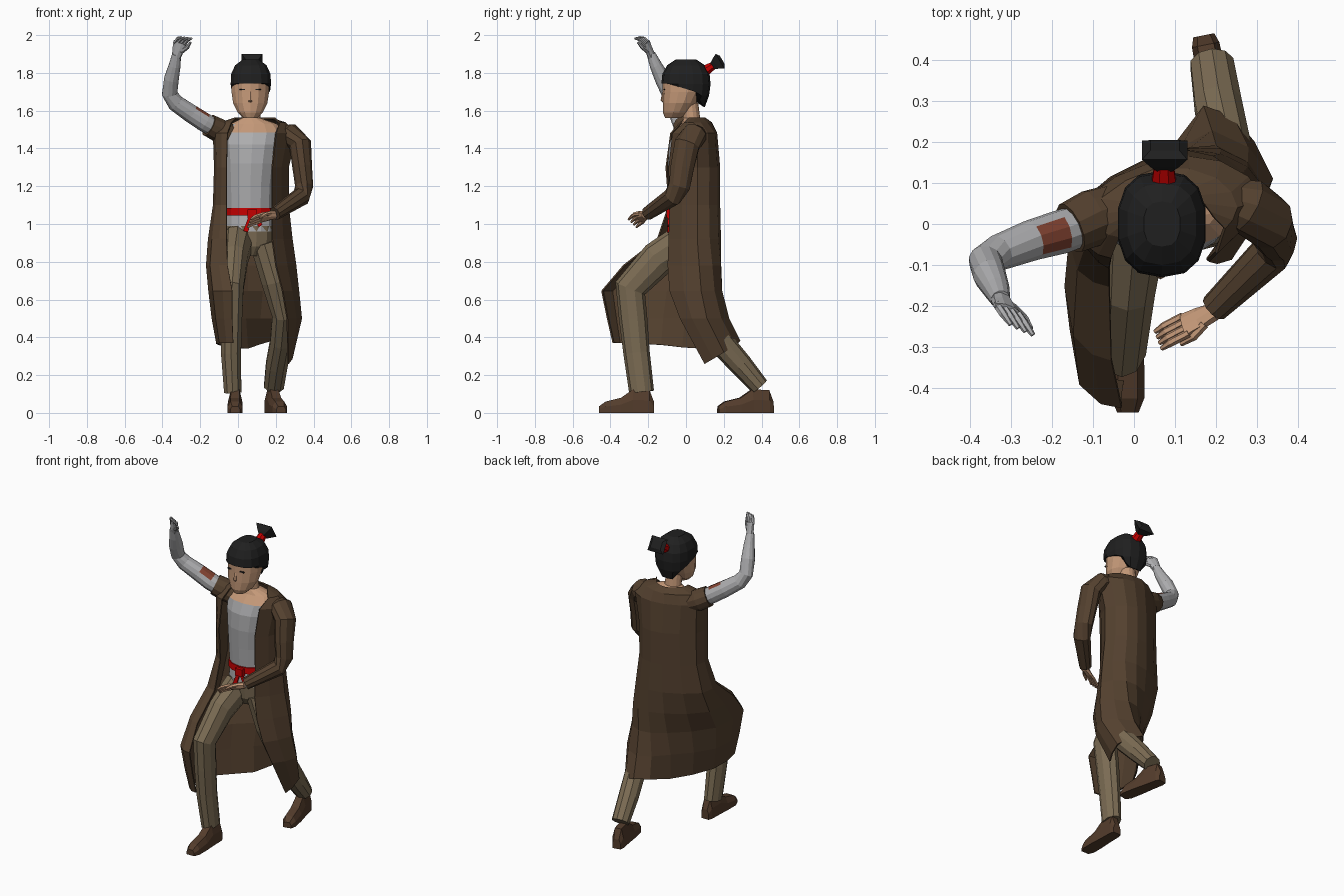
import bpy, bmesh, math
from mathutils import Vector as V


def material(name, rgb):
    m = bpy.data.materials.new(name)
    m.diffuse_color = (*rgb, 1)
    return m


COAT = material("coat_brown", (0.088, 0.052, 0.028))
PANTS = material("trouser_khaki", (0.200, 0.150, 0.088))
GREY = material("light_grey", (0.42, 0.42, 0.43))
SKIN = material("skin", (0.56, 0.32, 0.19))
HAIR = material("hair_black", (0.014, 0.014, 0.014))
RED = material("sash_red", (0.55, 0.0, 0.0))
SHOE = material("shoe_brown", (0.088, 0.046, 0.025))
PATCH = material("rust_patch", (0.22, 0.055, 0.03))


def loft(name, rings, mats, closed=True, rule=None):
    """Skin a list of point rings; rule(face) picks the material slot."""
    bm = bmesh.new()
    rows = [[bm.verts.new(p) for p in r] for r in rings]
    n = len(rows[0])
    for a, b in zip(rows, rows[1:]):
        for i in range(n if closed else n - 1):
            j = (i + 1) % n
            bm.faces.new((a[i], a[j], b[j], b[i]))
    if closed:
        bm.faces.new(rows[0][::-1])
        bm.faces.new(rows[-1])
    bmesh.ops.remove_doubles(bm, verts=bm.verts, dist=0.0005)
    bmesh.ops.recalc_face_normals(bm, faces=bm.faces)
    bm.normal_update()
    if rule:
        for f in bm.faces:
            f.material_index = rule(f)
    me = bpy.data.meshes.new(name)
    bm.to_mesh(me)
    bm.free()
    ob = bpy.data.objects.new(name, me)
    bpy.context.collection.objects.link(ob)
    for m in mats:
        me.materials.append(m)
    return ob


def stack(name, rows, mats, n=12, p=1.0, rule=None, hem=None):
    """Horizontal (super)ellipse rings given as x, y, z, rx, ry."""
    rings = []
    for x, y, z, rx, ry in rows:
        ring = []
        for i in range(n):
            a = math.tau * (i + 0.5) / n
            c, s = math.cos(a), math.sin(a)
            q = V((x + rx * math.copysign(abs(c) ** p, c),
                   y + ry * math.copysign(abs(s) ** p, s), z))
            if hem:
                q.z = max(q.z, hem(q.y))
            ring.append(q)
        rings.append(ring)
    return loft(name, rings, mats, rule=rule)


def tube(name, rows, mats, n=8, ref=(1, 0, 0), rule=None):
    """Limb along a path given as x, y, z, radius along ref, radius across."""
    pts = [V(r[:3]) for r in rows]
    rings = []
    for i, r in enumerate(rows):
        t = (pts[min(i + 1, len(pts) - 1)] - pts[max(i - 1, 0)]).normalized()
        u = V(ref)
        u = (u - t * u.dot(t)).normalized()
        w = t.cross(u)
        rings.append([pts[i] + u * r[3] * math.cos(math.tau * (k + 0.5) / n)
                      + w * r[4] * math.sin(math.tau * (k + 0.5) / n) for k in range(n)])
    return loft(name, rings, mats, rule=rule)


def box(name, c, size, mat):
    x, y, z = (s / 2 for s in size)
    return loft(name, [[V(c) + V((sx * x, sy * y, sz * z)) for sx, sy in
                        ((-1, -1), (1, -1), (1, 1), (-1, 1))] for sz in (-1, 1)], [mat])


def hand(side, wrist, d, s, c, mat, length, bend):
    """Palm, four fingers and thumb; d = forward, s = thumb side, c = curl."""
    w, d, s, c = V(wrist), V(d).normalized(), V(s).normalized(), V(c).normalized()
    tube(side + "_palm", [(*(w + d * t), a, b) for t, a, b in
                          ((-0.02, .024, .022), (.025, .034, .017), (.065, .038, .013))],
         [mat], ref=s)
    for i in range(4):
        b = w + d * 0.058 + s * (i - 1.5) * 0.02
        tube(f"{side}_finger_{i + 1}",
             [(*b, .010, .010), (*(b + d * length * .7 + c * bend * .4), .010, .010),
              (*(b + d * length + c * bend), .006, .006)], [mat], 6, ref=s)
    b = w + d * 0.015 + s * 0.022
    tube(side + "_thumb", [(*b, .013, .013), (*(b + d * .03 + s * .018 + c * .015), .011, .011),
                           (*(b + d * .06 + s * .018 + c * .03), .006, .006)], [mat], 6, ref=c)


def foot(name, heel, toe):
    heel, toe = V((*heel, 0)), V((*toe, 0))
    d = toe - heel
    s = V((-d.y, d.x, 0)).normalized()
    rings = []
    for t, w, h in ((0, .026, .06), (.08, .034, .12), (.38, .036, .125),
                    (.6, .04, .08), (.88, .04, .06), (1, .026, .035)):
        o = heel + d * t
        rings.append([o - s * w, o + s * w, o + s * w + V((0, 0, h * .55)),
                      o + s * w * .6 + V((0, 0, h)), o - s * w * .6 + V((0, 0, h)),
                      o - s * w + V((0, 0, h * .55))])
    loft(name, rings, [SHOE])


# Legs and shoes: right leg lunges forward, left leg trails
stack("hips", [(.06, .02, .83, .07, .06), (.065, .02, .88, .12, .09), (.065, .02, .99, .13, .1)],
      [PANTS])
tube("front_leg", [(.0, .0, .91, .085, .1), (-.015, -.15, .815, .07, .095),
                   (-.03, -.295, .66, .062, .085), (-.035, -.28, .5, .06, .075),
                   (-.037, -.262, .32, .056, .07), (-.028, -.235, .11, .048, .066)], [PANTS], 10)
tube("rear_leg", [(.14, .03, .9, .08, .1), (.2, .045, .7, .08, .1), (.243, .08, .52, .065, .075),
                  (.228, .18, .38, .06, .068), (.205, .29, .255, .06, .062),
                  (.19, .39, .14, .055, .05)], [PANTS], 10)
foot("front_shoe", (-.015, -.17), (-.015, -.46))
foot("rear_shoe", (.17, .46), (.228, .17))

# Torso: shirt with bare upper chest and neck
stack("torso", [(.065, .025, .96, .13, .105), (.065, .03, 1.06, .125, .105),
                (.065, .03, 1.2, .13, .115), (.07, .03, 1.32, .14, .125),
                (.075, .03, 1.42, .155, .12), (.08, .03, 1.485, .165, .095),
                (.085, .04, 1.53, .125, .065), (.07, .03, 1.56, .052, .045),
                (.067, .02, 1.64, .048, .045)],
      [GREY, SKIN], 14, rule=lambda f: int(f.calc_center_median().z > 1.49 and
                                           f.calc_center_median().x > -.01))

# Red sash with knot and tails
stack("sash", [(.065, .028, 1.045, .132, .112), (.065, .03, 1.085, .132, .112)], [RED], 14)
box("sash_knot", (.075, -.088, 1.055), (.05, .03, .045), RED)
tube("sash_tail", [(.07, -.09, 1.05, .014, .006), (.04, -.095, .96, .018, .006)], [RED], 4)
tube("sash_short_tail", [(.08, -.09, 1.05, .014, .006), (.12, -.095, .99, .016, .006)], [RED], 4)

# Open long coat: each row runs from right front edge round the back to left front edge
coat_rows = [
    (1.56, (-.01, .0, -.015, .02, -.0, .05, .068, .1, .14, .085, .17, .05, .195, .015)),
    (1.535, (-.035, -.03, -.085, -.01, -.08, .06, .06, .135, .2, .11, .25, .04, .22, -.01)),
    (1.48, (-.055, -.08, -.115, -.05, -.115, .06, .05, .15, .21, .15, .31, .06, .2, -.07)),
    (1.30, (-.06, -.105, -.11, -.06, -.11, .06, .05, .165, .19, .163, .265, .06, .18, -.09)),
    (1.10, (-.06, -.09, -.115, -.05, -.115, .06, .05, .165, .19, .163, .265, .06, .18, -.085)),
    (0.92, (-.06, -.15, -.135, -.11, -.142, .04, .05, .165, .21, .168, .285, .06, .18, -.09)),
    (0.78, (-.055, -.33, -.145, -.27, -.15, -.02, .05, .15, .21, .18, .305, .07, .2, -.095)),
    (0.645, (-.03, -.445, -.13, -.39, -.14, -.1, .05, .12, .2, .188, .32, .08, .235, -.085)),
    (0.50, (-.03, -.415, -.115, -.37, -.125, -.12, .04, .1, .19, .225, .335, .11, .26, -.03)),
    (0.34, (-.025, -.385, -.095, -.35, -.1, -.13, .05, .09, .17, .285, .29, .2, .265, .1))]
hem_shift = (.03, .03, .02, .0, .04, -.02, -.08)


def smooth(pts):
    """Insert one curved midpoint between neighbouring points."""
    out = []
    for i in range(len(pts) - 1):
        p0, p3 = pts[max(i - 1, 0)], pts[min(i + 2, len(pts) - 1)]
        out += [pts[i], (pts[i] + pts[i + 1]) * .5625 - (p0 + p3) * .0625]
    return out + [pts[-1]]


coat = loft("long_coat", [smooth([V((r[2 * k], r[2 * k + 1],
                                     z + (hem_shift[k] if z == .34 else 0)))
                                  for k in range(7)]) for z, r in coat_rows],
            [COAT], closed=False)
thick = coat.modifiers.new("cloth", 'SOLIDIFY')
thick.thickness, thick.offset = .008, 0

# Sleeves: torn short one on the raised arm, long one on the lowered arm
tube("short_sleeve", [(-.05, .03, 1.475, .068, .06), (-.1, .015, 1.495, .07, .065),
                      (-.155, -.01, 1.523, .064, .061)], [COAT], 12, ref=(0, 1, 0))
tube("long_sleeve", [(.225, .065, 1.475, .05, .045), (.275, .045, 1.475, .07, .06),
                     (.33, .005, 1.42, .07, .06), (.34, -.02, 1.3, .065, .052),
                     (.35, -.035, 1.2, .06, .048), (.335, -.07, 1.145, .052, .05),
                     (.195, -.205, 1.055, .036, .036)], [COAT], 10, ref=(0, 1, 0))
hand("left", (.178, -.222, 1.045), (-.12, -.055, -.025), (.25, -.65, .65), (-.1, -.2, -.4),
     SKIN, .07, .02)

# Raised grey arm with a rust coloured patch on top
tube("raised_arm", [(-.09, .01, 1.488, .05, .046), (-.18, -.02, 1.54, .054, .052),
                    (-.25, -.04, 1.585, .05, .05), (-.33, -.07, 1.64, .044, .046),
                    (-.362, -.09, 1.69, .04, .042), (-.352, -.125, 1.77, .042, .04),
                    (-.335, -.16, 1.84, .033, .032), (-.325, -.185, 1.9, .024, .024)],
     [GREY, PATCH], 12, ref=(0, 1, 0),
     rule=lambda f: int(-.25 < f.calc_center_median().x < -.18 and f.normal.z > .55
                        and f.calc_center_median().y < 0))
hand("right", (-.322, -.188, 1.902), (.02, -.03, .08), (.85, -.4, -.1), (.55, -.75, -.15),
     GREY, .042, .045)

# Head with eyes and nose
stack("head", [(.065, -.07, 1.56, .036, .04), (.065, -.052, 1.59, .068, .07),
               (.065, -.033, 1.64, .093, .09), (.065, -.015, 1.70, .102, .108),
               (.065, -.01, 1.75, .102, .114), (.065, 0, 1.82, .09, .1)], [SKIN], 14)
for side, x in (("right", .022), ("left", .108)):
    box(side + "_eye", (x, -.114, 1.712), (.03, .008, .007), HAIR)
tube("nose", [(.065, -.119, 1.70, .006, .006), (.065, -.123, 1.655, .012, .012),
              (.065, -.115, 1.645, .008, .006)], [SKIN], 6)


# Hair cap, lower at the nape
def hairline(y):
    k = min(max((y + .1) / .15, 0), 1)
    j = min(max((y - .05) / .04, 0), 1)
    return 1.745 - .045 * k - .08 * j


stack("hair", [(.068, .01, 1.62, .07, .09), (.068, .0, 1.68, .104, .122),
               (.068, .0, 1.74, .109, .13), (.068, .0, 1.795, .106, .125),
               (.068, .0, 1.84, .085, .1), (.068, .0, 1.87, .045, .055)],
      [HAIR], 14, p=.8, hem=hairline)

# Red tie and flared topknot
tube("hair_tie", [(.073, .085, 1.80, .035, .033), (.073, .15, 1.843, .024, .022)], [RED], 8)
tube("topknot", [(.075, .138, 1.835, .026, .024), (.075, .155, 1.847, .05, .042),
                 (.075, .18, 1.862, .078, .064), (.075, .192, 1.869, .05, .035)], [HAIR], 4)
